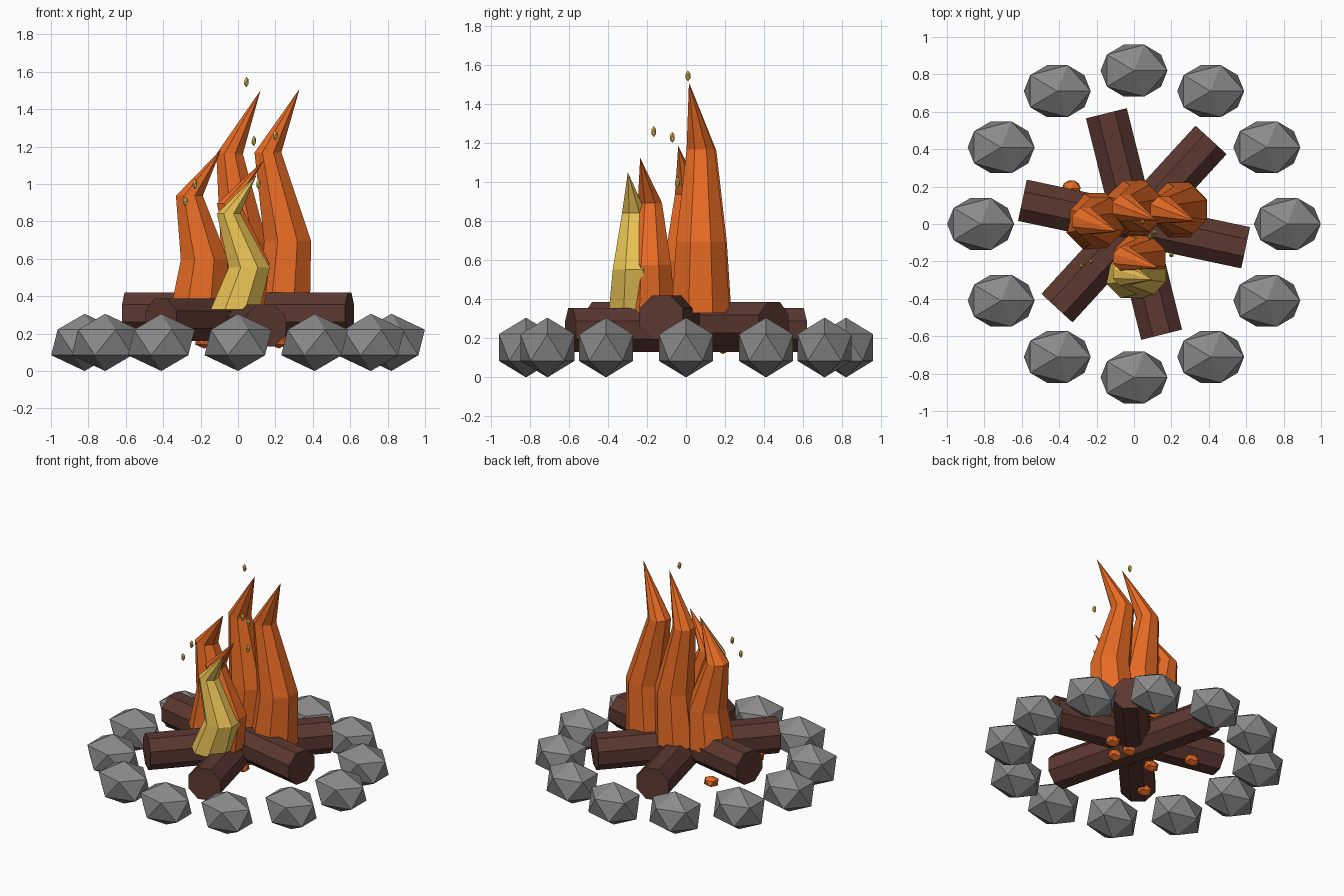
import bpy, bmesh, math
from mathutils import Matrix, Vector

if "Cube" in bpy.data.objects:
    bpy.data.objects.remove(bpy.data.objects["Cube"])


def material(name, r, g, b):
    lin = [((c / 255 + 0.055) / 1.055) ** 2.4 for c in (r, g, b)]
    m = bpy.data.materials.new(name)
    m.diffuse_color = (*lin, 1)
    m.use_nodes = True
    m.node_tree.nodes["Principled BSDF"].inputs["Base Color"].default_value = m.diffuse_color
    return m


STONE = material("stone_grey", 138, 138, 138)
WOOD = material("dark_wood", 92, 56, 48)
ORANGE = material("flame_orange", 250, 116, 40)
YELLOW = material("flame_yellow", 250, 208, 92)


def finish(name, bm, mat):
    bmesh.ops.recalc_face_normals(bm, faces=bm.faces)
    mesh = bpy.data.meshes.new(name)
    bm.to_mesh(mesh)
    bm.free()
    mesh.materials.append(mat)
    obj = bpy.data.objects.new(name, mesh)
    bpy.context.collection.objects.link(obj)


def blob(name, pos, size, mat):
    bm = bmesh.new()
    bmesh.ops.create_icosphere(bm, subdivisions=1, radius=1,
                               matrix=Matrix.Translation(pos) @ Matrix.Diagonal((*size, 1)))
    finish(name, bm, mat)


def log(name, angle, z):
    bm = bmesh.new()
    m = (Matrix.Translation((0, 0, z)) @ Matrix.Rotation(math.radians(angle), 4, 'Z')
         @ Matrix.Rotation(math.pi / 2, 4, 'Y') @ Matrix.Rotation(math.pi / 8, 4, 'Z'))
    bmesh.ops.create_cone(bm, cap_ends=True, segments=8, radius1=0.122, radius2=0.122,
                          depth=1.22, matrix=m)
    finish(name, bm, WOOD)


def flame(name, x, y, r, top, sway, tip_y, mat):
    """Octagonal rings that sway sideways, closed by a pointed tip."""
    base = 0.33
    bm = bmesh.new()
    rings = []
    for t, k, dx in zip((0, 0.31, 0.71), (1, 0.84, 0.48), (0, *sway)):
        z = base + (top - base) * t
        rings.append([bm.verts.new((x + dx + r * k * math.cos((i + 0.5) * math.pi / 4),
                                    y + r * k * math.sin((i + 0.5) * math.pi / 4), z))
                      for i in range(8)])
    tip = bm.verts.new((x + sway[2], tip_y, top))
    bm.faces.new(rings[0])
    for i in range(8):
        j = (i + 1) % 8
        for a, b in zip(rings, rings[1:]):
            bm.faces.new((a[i], a[j], b[j], b[i]))
        bm.faces.new((rings[-1][i], rings[-1][j], tip))
    finish(name, bm, mat)


# Ring of twelve stones
for i in range(12):
    a = i * math.pi / 6
    blob(f"stone_{i + 1}", (0.82 * math.cos(a), 0.82 * math.sin(a), 0.153),
         (0.2, 0.163, 0.153), STONE)

# Three crossed logs
log("top_log", -12, 0.308)
log("middle_log", 47.5, 0.274)
log("bottom_log", 104, 0.243)

# Flames: base centre, radius, top, sideways sway of mid ring / upper ring / tip
flame("right_flame", 0.235, 0.075, 0.162, 1.51, (0.03, -0.075, 0.095), 0.015, ORANGE)
flame("centre_flame", 0.0, 0.085, 0.16, 1.5, (0.03, -0.045, 0.12), 0.02, ORANGE)
flame("left_flame", -0.21, 0.015, 0.162, 1.185, (0.03, -0.05, 0.12), -0.04, ORANGE)
flame("front_flame", 0.01, -0.185, 0.14, 1.125, (0.05, -0.06, 0.125), -0.235, ORANGE)
flame("yellow_flame", -0.015, -0.265, 0.142, 1.05, (0.075, -0.035, 0.115), -0.298, YELLOW)

# Embers under the logs
embers = [(0.22, 0.05), (0.09, -0.08), (0.06, 0.03), (-0.18, -0.04), (-0.335, 0.19), (-0.35, -0.31)]
for i, (x, y) in enumerate(embers):
    blob(f"ember_{i + 1}", (x, y, 0.16), (0.056, 0.05, 0.04), ORANGE)

# Sparks above the fire
sparks = [(0.045, 0.01, 1.545), (0.085, -0.07, 1.23), (0.2, -0.165, 1.26),
          (-0.23, -0.2, 1.0), (-0.28, -0.225, 0.905), (0.11, -0.045, 1.0)]
for i, p in enumerate(sparks):
    blob(f"spark_{i + 1}", p, (0.014, 0.014, 0.028), YELLOW)
